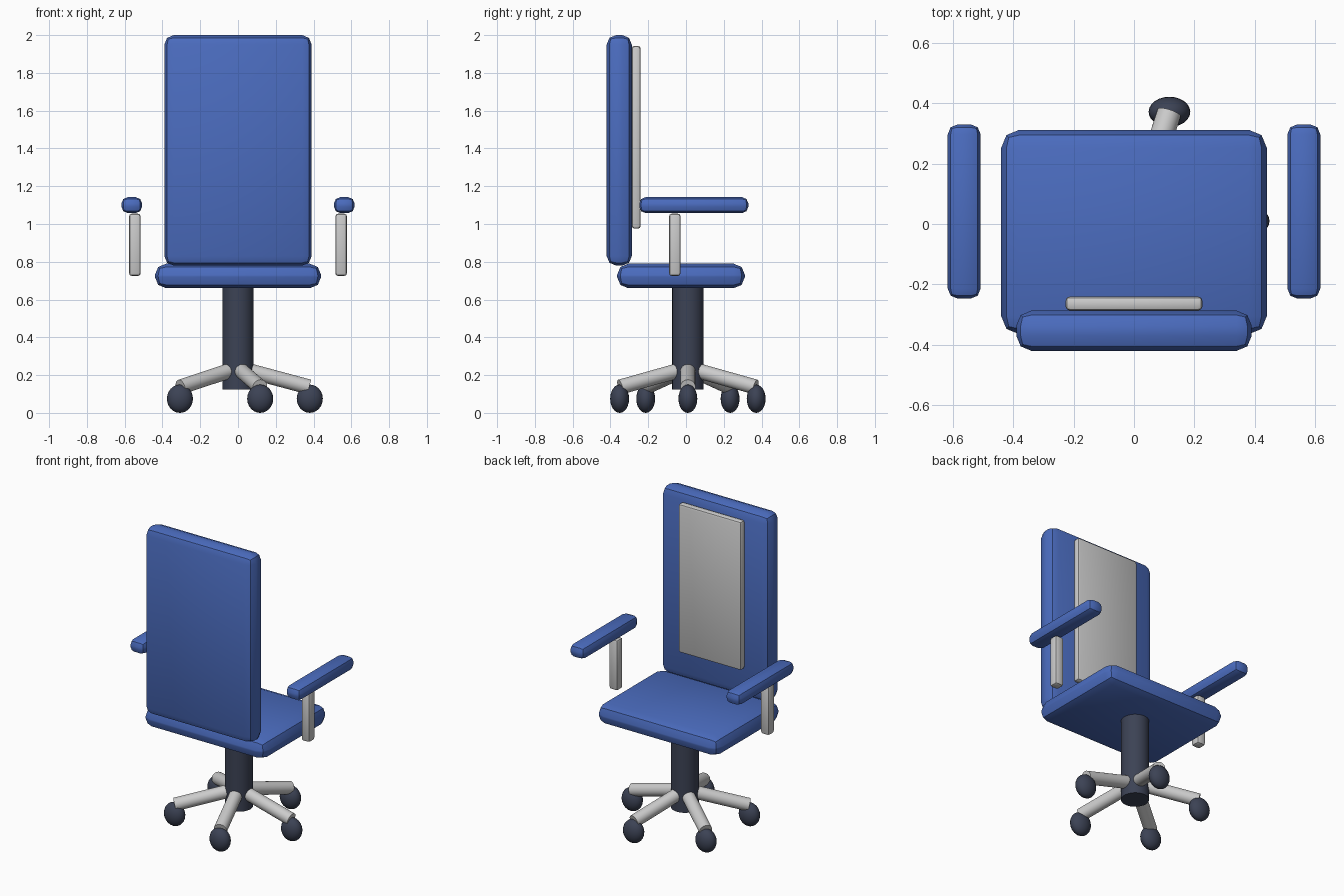
import bpy, math
from mathutils import Vector

if "Cube" in bpy.data.objects:
    bpy.data.objects.remove(bpy.data.objects["Cube"])


def material(name, color):
    m = bpy.data.materials.new(name)
    m.diffuse_color = color
    m.use_nodes = True
    m.node_tree.nodes["Principled BSDF"].inputs["Base Color"].default_value = m.diffuse_color
    return m


blue = material("blue_fabric", (0.07, 0.15, 0.52, 1))
dark = material("dark_plastic", (0.045, 0.055, 0.09, 1))


def finish(ob, name, mat):
    ob.name = name
    if mat:
        ob.data.materials.append(mat)
    bpy.ops.object.shade_smooth_by_angle(angle=math.radians(30))
    return ob


def soft_box(name, x, y, z, bevel, mat=None):
    """Box from (min, max) ranges with a two-step rounded edge."""
    bpy.ops.mesh.primitive_cube_add(
        size=1, location=[(a + b) / 2 for a, b in (x, y, z)])
    ob = bpy.context.object
    ob.scale = [b - a for a, b in (x, y, z)]
    bpy.ops.object.transform_apply(location=False, rotation=False, scale=True)
    mod = ob.modifiers.new("bevel", 'BEVEL')
    mod.width, mod.segments = bevel, 2
    bpy.ops.object.modifier_apply(modifier=mod.name)
    return finish(ob, name, mat)


def tube(name, p, q, radius, mat=None):
    """Cylinder between two points."""
    p, q = Vector(p), Vector(q)
    bpy.ops.mesh.primitive_cylinder_add(
        vertices=32, radius=radius, depth=(q - p).length, location=(p + q) / 2,
        rotation=(q - p).to_track_quat('Z', 'Y').to_euler())
    return finish(bpy.context.object, name, mat)


# Seat, backrest and the plate on the inner face of the backrest
soft_box("seat", (-0.44, 0.44), (-0.365, 0.312), (0.66, 0.79), 0.06, blue)
soft_box("backrest", (-0.39, 0.39), (-0.42, -0.287), (0.78, 2.0), 0.05, blue)
soft_box("back_plate", (-0.227, 0.227), (-0.287, -0.24), (0.975, 1.943), 0.015)

# Armrests
for side, s in (("left", -1), ("right", 1)):
    soft_box(side + "_arm_pad", sorted((s * 0.508, s * 0.617)),
             (-0.247, 0.33), (1.058, 1.142), 0.033, blue)
    soft_box(side + "_arm_post", sorted((s * 0.515, s * 0.577)),
             (-0.09, -0.028), (0.725, 1.055), 0.015)

# Central column
CY = 0.01
tube("column", (0, CY, 0.125), (0, CY, 0.68), 0.083, dark)

# Five-spoke base with casters
for i in range(5):
    a = math.radians(72 * i)
    c, s = math.cos(a), math.sin(a)
    tube(f"base_leg_{i + 1}", (0.03 * c, CY + 0.03 * s, 0.23),
         (0.377 * c, CY + 0.377 * s, 0.137), 0.04)
    bpy.ops.mesh.primitive_uv_sphere_add(
        segments=24, ring_count=12, radius=1,
        location=(0.38 * c, CY + 0.38 * s, 0.075))
    caster = bpy.context.object
    caster.scale = (0.069, 0.05, 0.075)
    bpy.ops.object.transform_apply(location=False, rotation=False, scale=True)
    finish(caster, f"caster_{i + 1}", dark)
